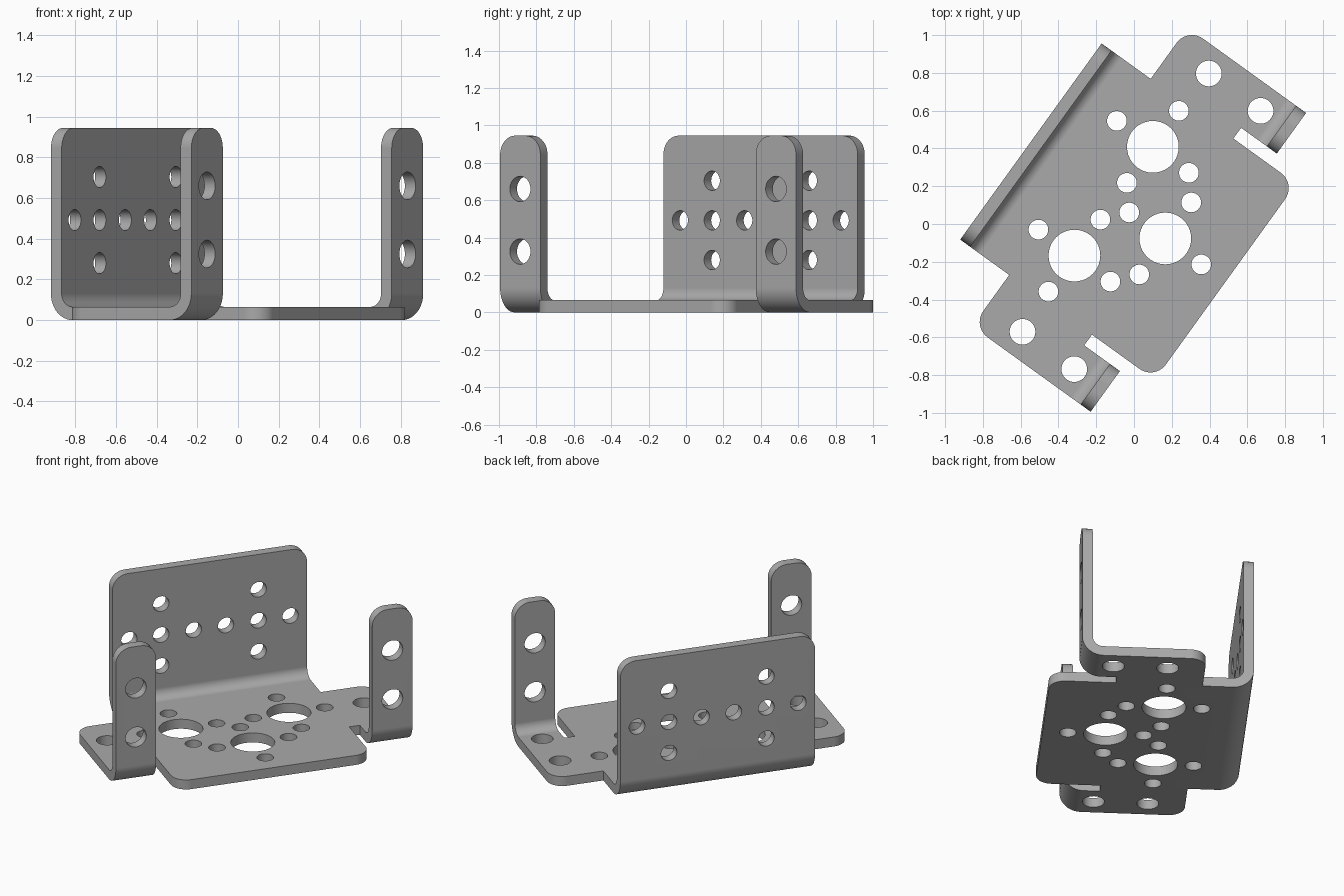
import bpy, bmesh, math
from mathutils import Matrix, Vector

if "Cube" in bpy.data.objects:
    bpy.data.objects.remove(bpy.data.objects["Cube"], do_unlink=True)

T, H = 0.065, 0.945        # sheet thickness, overall height
R_OUT = 0.13               # outer bend radius
CORNER = 0.1               # rounded corner radius

metal = bpy.data.materials.new("grey_metal")
metal.use_nodes = True
grey = (0.4, 0.4, 0.4, 1)
metal.diffuse_color = grey
metal.node_tree.nodes["Principled BSDF"].inputs["Base Color"].default_value = grey


def finish(bm, name):
    bmesh.ops.recalc_face_normals(bm, faces=bm.faces[:])
    mesh = bpy.data.meshes.new(name)
    bm.to_mesh(mesh)
    bm.free()
    mesh.materials.append(metal)
    ob = bpy.data.objects.new(name, mesh)
    bpy.context.collection.objects.link(ob)
    return ob


def prism(points, direction):
    bm = bmesh.new()
    face = bm.faces.new([bm.verts.new(p) for p in points])
    new = bmesh.ops.extrude_face_region(bm, geom=[face])["geom"]
    bmesh.ops.translate(bm, vec=direction,
                        verts=[g for g in new if isinstance(g, bmesh.types.BMVert)])
    return bm


def round_edges(bm, test):
    edges = [e for e in bm.edges if test(*[v.co for v in e.verts])]
    bmesh.ops.bevel(bm, geom=edges, offset=CORNER, segments=10,
                    profile=0.5, affect='EDGES')


# Floor sheet with two notched wings
half = [(.64, .57), (.64, .38), (.975, .38), (.975, -.263),
        (.71, -.263), (.71, -.16), (.64, -.16), (.64, -.57)]
outline = half + [(-x, y) for x, y in reversed(half)]
bm = prism([(x, y, 0) for x, y in outline], (0, 0, T))
rounded = [(.975, .38), (.64, -.57)]
round_edges(bm, lambda a, b: abs(a.z - b.z) > T / 2 and any(
    abs(abs(a.x) - x) + abs(a.y - y) < .001 for x, y in rounded))
bracket = finish(bm, "bent_bracket")


# Upright flange: bend plus wall, with rounded top corners
def flange(name, x0, x1, seam, side):
    def arc(r, steps):
        return [(seam + side * r * math.sin(i * math.pi / 24),
                 R_OUT - r * math.cos(i * math.pi / 24)) for i in steps]
    profile = arc(R_OUT, range(13))
    profile += [(profile[-1][0], H), (profile[-1][0] - side * T, H)]
    profile += arc(R_OUT - T, range(12, -1, -1))
    bm = prism([(x0, y, z) for y, z in profile], (x1 - x0, 0, 0))
    round_edges(bm, lambda a, b: min(a.z, b.z) > H - .001 and abs(a.x - b.x) < .001)
    return finish(bm, name)


flanges = [flange("back_wall", -.64, .64, .57, 1),
           flange("left_arm", .71, .975, -.263, -1),
           flange("right_arm", -.975, -.71, -.263, -1)]

# Hole cutters
cutters = bmesh.new()


def hole(x, y, z, r, across=False):
    m = Matrix.Translation((x, y, z))
    if across:
        m = m @ Matrix.Rotation(math.pi / 2, 4, 'X')
    bmesh.ops.create_cone(cutters, cap_ends=True, segments=40, radius1=r,
                          radius2=r, depth=.2, matrix=m)


SMALL, MEDIUM, LARGE, RING = .052, .068, .137, .235
for cx, cy in [(-.355, .16), (.355, .16), (0, -.177)]:
    hole(cx, cy, T / 2, LARGE)
    for dx, dy in [(1, 0), (-1, 0), (0, 1), (0, -1)]:
        hole(cx + dx * RING, cy + dy * RING, T / 2, SMALL)
for s in (-1, 1):
    for y in (.147, -.191):
        hole(s * .843, y, T / 2, MEDIUM)
    for z in (.325, .66):
        hole(s * .843, -.36, z, MEDIUM, True)
    for x in (.106, .32, .53):
        hole(s * x, .667, .492, SMALL, True)
    for z in (.28, .704):
        hole(s * .32, .667, z, SMALL, True)
cutter = finish(cutters, "hole_cutters")

# Join the flanges to the floor, then drill
bpy.context.view_layer.objects.active = bracket
for tool in flanges + [cutter]:
    mod = bracket.modifiers.new("cut", 'BOOLEAN')
    mod.object = tool
    mod.solver = 'EXACT'
    mod.operation = 'DIFFERENCE' if tool == cutter else 'UNION'
    bpy.ops.object.modifier_apply(modifier=mod.name)
    bpy.data.objects.remove(tool, do_unlink=True)

# Smooth bends and hole walls, flat sheet faces
for ob in bpy.context.selected_objects:
    ob.select_set(False)
bracket.select_set(True)
bpy.ops.object.shade_smooth_by_angle(angle=math.radians(30))
normals = bracket.modifiers.new("even_normals", 'WEIGHTED_NORMAL')
normals.keep_sharp = True

# Turn the bracket into place
bracket.matrix_world = (Matrix.Translation(Vector((.022, .027, 0)))
                        @ Matrix.Rotation(math.radians(54.2), 4, 'Z'))
